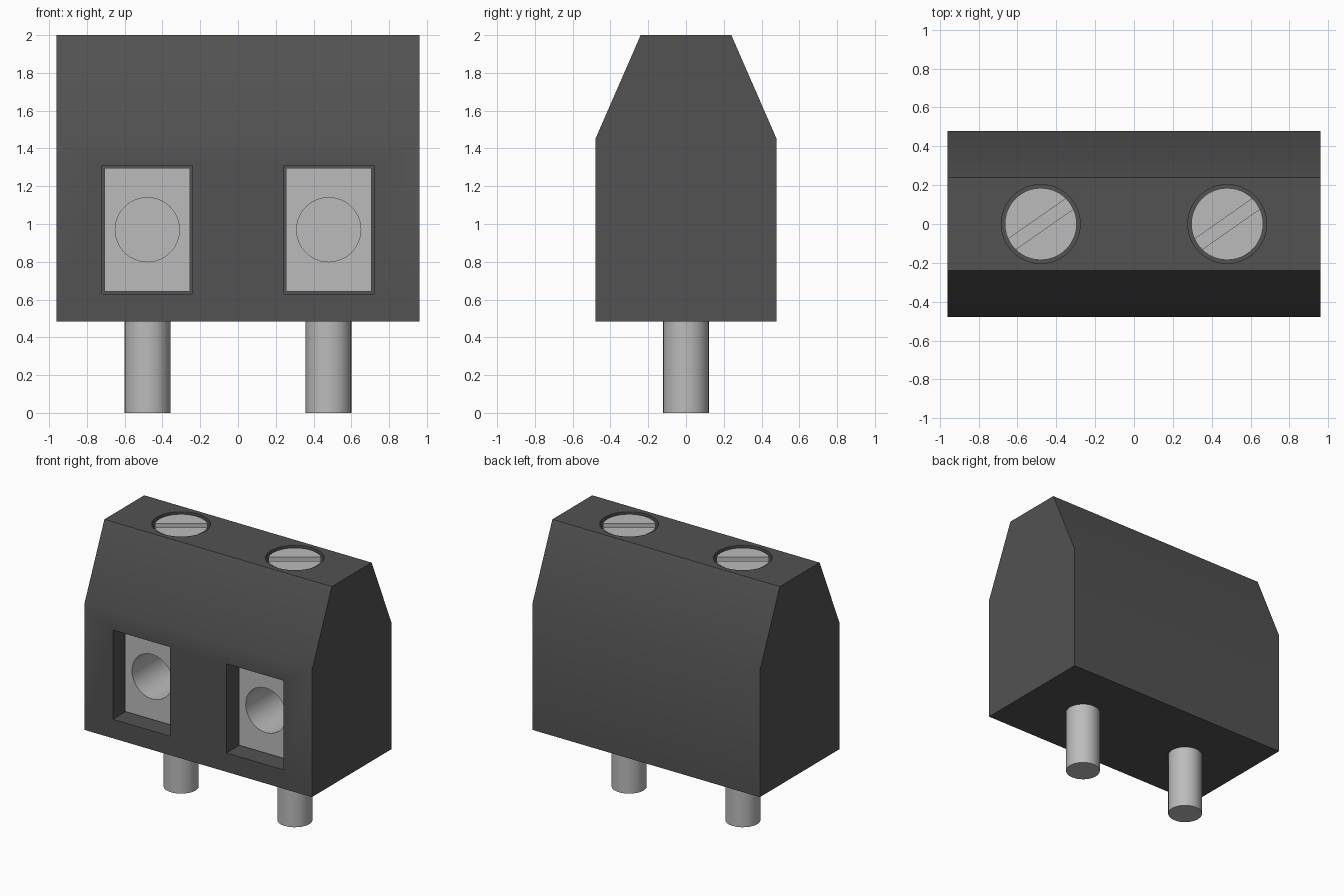
import bpy
import bmesh
import math

old = bpy.data.objects.get("Cube")
if old:
    bpy.data.objects.remove(old, do_unlink=True)


def material(name, rgb):
    mat = bpy.data.materials.new(name)
    mat.use_nodes = True
    mat.diffuse_color = (*rgb, 1)
    mat.node_tree.nodes["Principled BSDF"].inputs["Base Color"].default_value = (*rgb, 1)
    return mat


plastic = material("dark grey plastic", (0.085, 0.085, 0.085))
metal = material("light grey metal", (0.5, 0.5, 0.5))


def finish(ob, name, mat):
    ob.name = ob.data.name = name
    ob.data.materials.clear()
    ob.data.materials.append(mat)
    return ob


def box(name, mat, lo, hi, turn=0):
    """Box between two corners, turned about z."""
    mid = [(a + b) / 2 for a, b in zip(lo, hi)]
    bpy.ops.mesh.primitive_cube_add(size=1, location=mid, rotation=(0, 0, turn))
    ob = bpy.context.object
    ob.scale = [b - a for a, b in zip(lo, hi)]
    bpy.ops.object.transform_apply(location=False, rotation=False, scale=True)
    return finish(ob, name, mat)


def cylinder(name, mat, radius, length, mid, tilt=0, sides=48):
    bpy.ops.mesh.primitive_cylinder_add(vertices=sides, radius=radius, depth=length,
                                        location=mid, rotation=(tilt, 0, 0))
    return finish(bpy.context.object, name, mat)


def activate(ob):
    bpy.ops.object.select_all(action="DESELECT")
    ob.select_set(True)
    bpy.context.view_layer.objects.active = ob


def cut(ob, cutter):
    """Subtract the cutter and discard it."""
    mod = ob.modifiers.new("cut", "BOOLEAN")
    mod.operation, mod.solver, mod.object = "DIFFERENCE", "EXACT", cutter
    activate(ob)
    bpy.ops.object.modifier_apply(modifier=mod.name)
    bpy.data.objects.remove(cutter, do_unlink=True)


def smooth(ob):
    activate(ob)
    bpy.ops.object.shade_smooth_by_angle(angle=math.radians(30))


# Housing: tapered profile extruded along x
profile = [(-0.48, 0.485), (0.48, 0.485), (0.48, 1.45),
           (0.24, 2.0), (-0.24, 2.0), (-0.48, 1.45)]
bm = bmesh.new()
face = bm.faces.new([bm.verts.new((-0.96, y, z)) for y, z in profile])
ext = bmesh.ops.extrude_face_region(bm, geom=[face])
bmesh.ops.translate(bm, vec=(1.92, 0, 0),
                    verts=[g for g in ext["geom"] if isinstance(g, bmesh.types.BMVert)])
bmesh.ops.recalc_face_normals(bm, faces=bm.faces)
mesh = bpy.data.meshes.new("housing")
bm.to_mesh(mesh)
bm.free()
housing = bpy.data.objects.new("housing", mesh)
bpy.context.collection.objects.link(housing)
finish(housing, "housing", plastic)

for side, x in (("right", -0.48), ("left", 0.48)):
    # Wire pocket and screw well in the housing
    cut(housing, box("pocket_cutter", plastic, (x - 0.24, -0.6, 0.63), (x + 0.24, 0.35, 1.31)))
    cut(housing, cylinder("well_cutter", plastic, 0.203, 0.4, (x, 0, 2.0)))

    # Metal clamp block with a blind wire bore
    clamp = box(side + "_clamp", metal, (x - 0.227, -0.35, 0.643), (x + 0.227, 0.35, 1.297))
    cut(clamp, cylinder("bore_cutter", metal, 0.17, 0.8, (x, -0.15, 0.97), math.pi / 2))
    smooth(clamp)

    # Slotted screw
    screw = cylinder(side + "_screw", metal, 0.185, 0.19, (x, 0, 1.895))
    cut(screw, box("slot_cutter", metal, (x - 0.3, -0.033, 1.955), (x + 0.3, 0.033, 2.1),
                   math.radians(35)))
    smooth(screw)

    # Solder pin
    smooth(cylinder(side + "_pin", metal, 0.122, 0.5, (x, 0, 0.25), sides=24))

smooth(housing)
